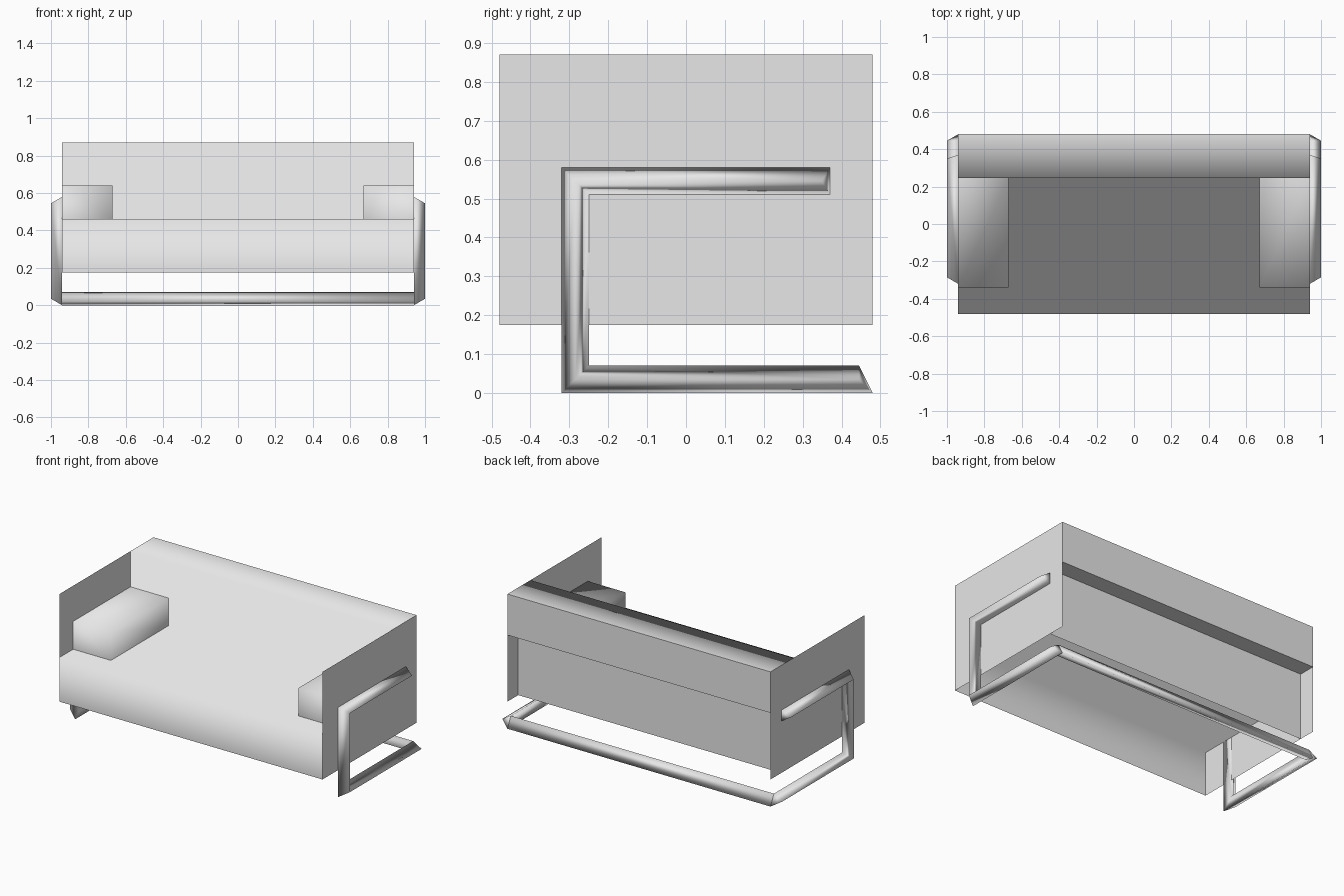
import bpy
import bmesh

if "Cube" in bpy.data.objects:
    bpy.data.objects.remove(bpy.data.objects["Cube"], do_unlink=True)

# One grey finish for everything
grey = bpy.data.materials.new("light_grey")
grey.use_nodes = True
grey.diffuse_color = (0.8, 0.8, 0.8, 1)
grey.node_tree.nodes["Principled BSDF"].inputs["Base Color"].default_value = (0.8, 0.8, 0.8, 1)

W = 0.94            # half width of the body
D = 0.48            # half depth
BASE, SEAT, TOP = 0.175, 0.46, 0.87
BACK = 0.245        # front of the backrest


def finish(name, bm, smooth=False):
    mesh = bpy.data.meshes.new(name)
    if smooth:
        for f in bm.faces:
            f.smooth = True
    bm.to_mesh(mesh)
    bm.free()
    mesh.materials.append(grey)
    obj = bpy.data.objects.new(name, mesh)
    bpy.context.collection.objects.link(obj)
    return obj


def loft(bm, rings, closed=True):
    """Skin a list of rings with quads; returns the vertex rings."""
    rows = [[bm.verts.new(p) for p in ring] for ring in rings]
    n = len(rows[0])
    for r, s in zip(rows, rows[1:]):
        for i in range(n if closed else n - 1):
            j = (i + 1) % n
            bm.faces.new((r[i], r[j], s[j], s[i]))
    if closed:
        bm.faces.new(rows[0])
        bm.faces.new(rows[-1])
        bmesh.ops.recalc_face_normals(bm, faces=bm.faces)
    return rows


# Upholstery: front, seat, backrest, rear rail and recessed back in one sheet
profile = [(-D, BASE), (-D, SEAT), (BACK, SEAT), (BACK, TOP),
           (D, TOP), (D, 0.605), (0.37, 0.605), (0.37, BASE)]
bm = bmesh.new()
rows = loft(bm, [[(x, y, z) for y, z in profile] for x in (W, -W)], closed=False)
for i in range(4, 7):
    bm.edges.get((rows[0][i], rows[1][i])).smooth = False
bm.normal_update()
if min(bm.faces, key=lambda f: f.calc_center_median().y).normal.y > 0:
    bmesh.ops.reverse_faces(bm, faces=bm.faces[:])
finish("seat_and_back", bm, smooth=True)

for side, s in (("left", 1), ("right", -1)):
    # Thin end panel
    bm = bmesh.new()
    corners = [(-D, BASE), (D, BASE), (D, TOP), (-D, TOP)]
    bm.faces.new([bm.verts.new((s * W, y, z)) for y, z in corners[::s]])
    finish(side + "_end_panel", bm)

    # Soft armrest: only its top, front and inner faces are exposed
    bm = bmesh.new()
    bmesh.ops.create_cube(bm, size=1)
    for v in bm.verts:
        v.co = (s * (0.805 + 0.27 * v.co.x * s),
                (BACK - 0.34) / 2 + (BACK + 0.34) * v.co.y,
                0.55 + 0.18 * v.co.z)
    hidden = [f for f in bm.faces
              if f.normal.z < -0.5 or f.normal.y > 0.5 or f.normal.x * s > 0.5]
    bmesh.ops.delete(bm, geom=hidden, context='FACES')
    finish(side + "_armrest", bm, smooth=True)

    # Triangular bent side frame: arm bar, front leg, floor bar
    sections = [
        ((W, 0.37, 0.58), (W, 0.37, 0.51), (1, 0.35, 0.545)),
        ((W, -0.32, 0.58), (W, -0.25, 0.51), (1, -0.285, 0.545)),
        ((W, -0.32, 0), (W, -0.25, 0.07), (1, -0.285, 0.035)),
        ((W, D, 0), (W, 0.445, 0.07), (1, 0.445, 0.035)),
    ]
    bm = bmesh.new()
    loft(bm, [[(s * x, y, z) for x, y, z in ring] for ring in sections])
    finish(side + "_side_frame", bm, smooth=True)

# Rear floor bar joining both side frames
bm = bmesh.new()
loft(bm, [[(x, D, 0), (x, 0.445, 0.07), (x, 0.41, 0.02)] for x in (-W, W)])
finish("rear_floor_bar", bm, smooth=True)
